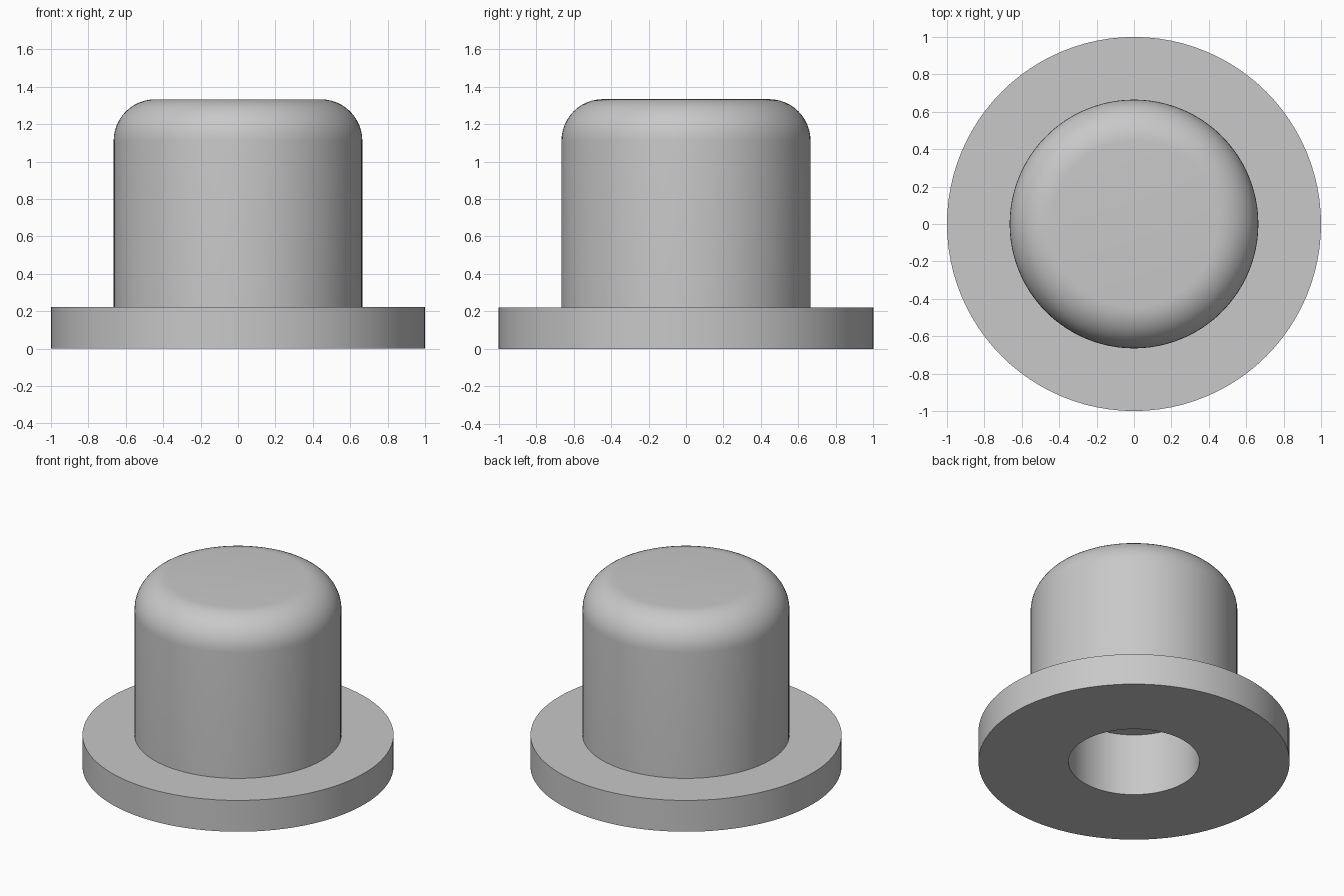
import bpy
import bmesh
import math

if "Cube" in bpy.data.objects:
    bpy.data.objects.remove(bpy.data.objects["Cube"])

SEGMENTS = 96
FLANGE_R, FLANGE_H = 1.0, 0.222
BODY_R, TOP_Z, FILLET = 0.665, 1.333, 0.222
BORE_R, BORE_DEPTH = 0.421, 0.442

# Half profile, from the bore ceiling out around the flange and up to the crown
profile = [(0, BORE_DEPTH), (BORE_R, BORE_DEPTH), (BORE_R, 0),
           (FLANGE_R, 0), (FLANGE_R, FLANGE_H), (BODY_R, FLANGE_H)]
for i in range(13):
    a = math.radians(90 * i / 12)
    profile.append((BODY_R - FILLET + FILLET * math.cos(a),
                    TOP_Z - FILLET + FILLET * math.sin(a)))
profile.append((0, TOP_Z))

# Flanged plug, turned around the z axis
bm = bmesh.new()
verts = [bm.verts.new((r, 0, z)) for r, z in profile]
edges = [bm.edges.new(pair) for pair in zip(verts, verts[1:])]
bmesh.ops.spin(bm, geom=verts + edges, cent=(0, 0, 0), axis=(0, 0, 1),
               angle=2 * math.pi, steps=SEGMENTS, use_duplicate=False)
bmesh.ops.remove_doubles(bm, verts=bm.verts, dist=0.0001)
bmesh.ops.recalc_face_normals(bm, faces=bm.faces)
mesh = bpy.data.meshes.new("flanged_plug")
bm.to_mesh(mesh)
bm.free()

plug = bpy.data.objects.new("flanged_plug", mesh)
bpy.context.collection.objects.link(plug)

# Single grey finish
grey = bpy.data.materials.new("light_grey")
grey.diffuse_color = (0.58, 0.58, 0.58, 1)
grey.use_nodes = True
grey.node_tree.nodes["Principled BSDF"].inputs["Base Color"].default_value = grey.diffuse_color
mesh.materials.append(grey)

# Smooth curved walls, crisp rims
bpy.context.view_layer.objects.active = plug
plug.select_set(True)
bpy.ops.object.shade_smooth_by_angle(angle=math.radians(30))
